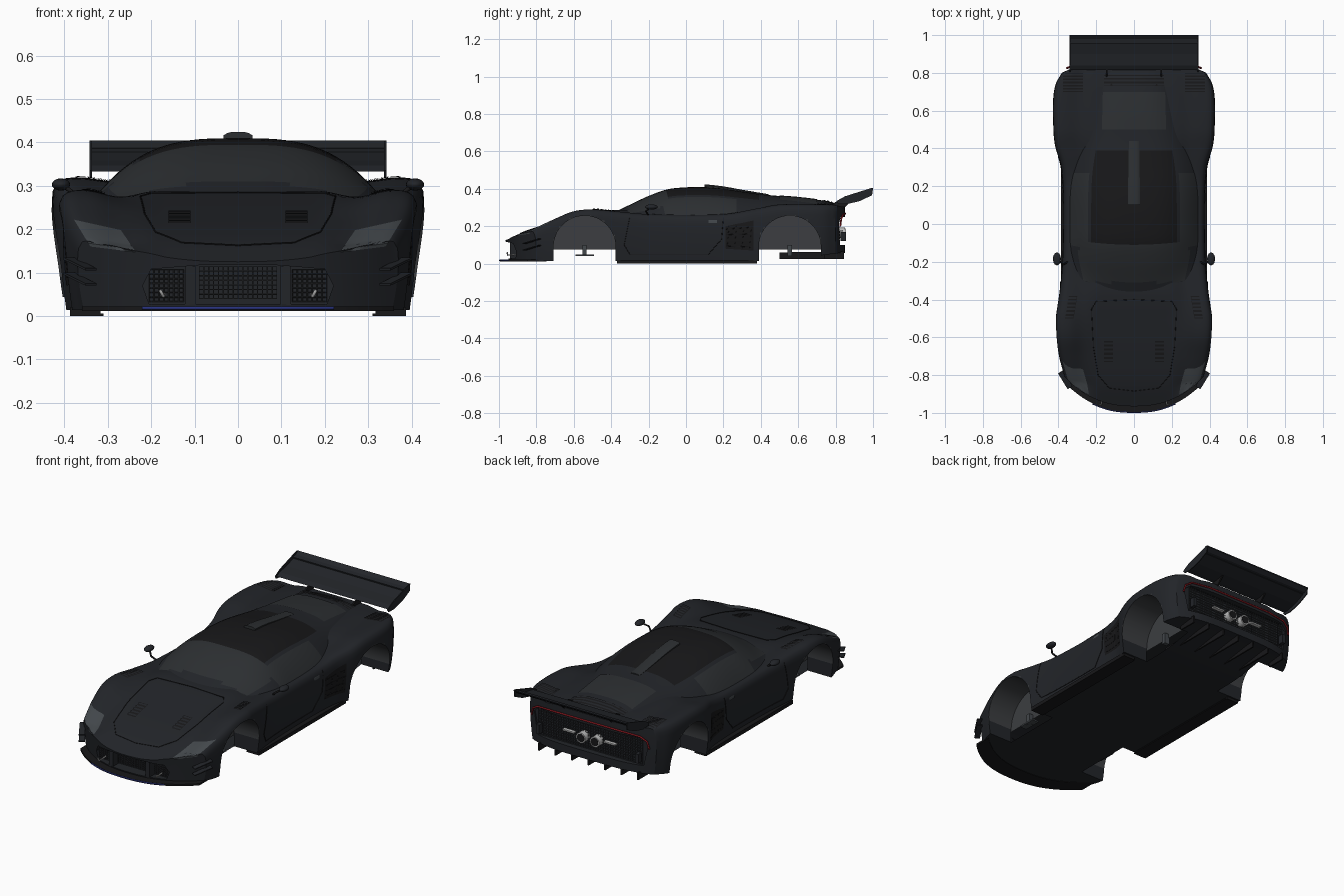
import bpy, bmesh, math
from mathutils import Vector
from mathutils.bvhtree import BVHTree

if "Cube" in bpy.data.objects:
    bpy.data.objects.remove(bpy.data.objects["Cube"])

def material(name, *rgb):
    m = bpy.data.materials.new(name)
    m.diffuse_color = (*rgb, 1)
    m.use_nodes = True
    m.node_tree.nodes["Principled BSDF"].inputs["Base Color"].default_value = m.diffuse_color
    return m

BODY = material("dark_paint", .016, .018, .022)
BLACK = material("black", .009, .009, .01)
GLASS = material("glass", .025, .028, .031)
LINER = material("liner", .045, .048, .052)
LAMP = material("lamp", .055, .063, .07)
SILVER = material("silver", .5, .5, .5)
RED = material("red", .25, .01, .015)
BLUE = material("blue", .02, .03, .2)

def finish(name, bm, *mats, smooth=False):
    bmesh.ops.recalc_face_normals(bm, faces=bm.faces)
    me = bpy.data.meshes.new(name)
    bm.to_mesh(me)
    bm.free()
    ob = bpy.data.objects.new(name, me)
    bpy.context.collection.objects.link(ob)
    for m in mats:
        me.materials.append(m)
    if smooth:
        soften(ob)
    return ob

def soften(ob):
    bpy.ops.object.select_all(action='DESELECT')
    ob.select_set(True)
    bpy.context.view_layer.objects.active = ob
    bpy.ops.object.shade_smooth_by_angle(angle=math.radians(32))

def curve(*k):
    """Smooth interpolation through (y, value) keys."""
    def slope(i):
        a, b = k[max(i - 1, 0)], k[min(i + 1, len(k) - 1)]
        return (b[1] - a[1]) / (b[0] - a[0])
    def f(t):
        t = min(max(t, k[0][0]), k[-1][0])
        i = next(i for i in range(len(k) - 1) if t <= k[i + 1][0])
        h = k[i + 1][0] - k[i][0]
        s = (t - k[i][0]) / h
        return ((2*s**3 - 3*s*s + 1) * k[i][1] + (s**3 - 2*s*s + s) * h * slope(i)
                + (3*s*s - 2*s**3) * k[i + 1][1] + (s**3 - s*s) * h * slope(i + 1))
    return f

def shell(name, n, f, *mats, smooth=True):
    """Closed subdivided box whose (u, v, w) grid is shaped by f."""
    bm, cache = bmesh.new(), {}
    def vert(key):
        if key not in cache:
            i, j, k = key
            cache[key] = bm.verts.new(f(2 * i / n[0] - 1, j / n[1], k / n[2]))
        return cache[key]
    for a in range(3):
        b, c = (a + 1) % 3, (a + 2) % 3
        for s in (0, n[a]):
            for p in range(n[b]):
                for q in range(n[c]):
                    quad = []
                    for dp, dq in ((0, 0), (1, 0), (1, 1), (0, 1)):
                        key = [0, 0, 0]
                        key[a], key[b], key[c] = s, p + dp, q + dq
                        quad.append(vert(tuple(key)))
                    bm.faces.new(quad)
    return finish(name, bm, *mats, smooth=smooth)

def prism(name, pts, axis, lo, hi, mat):
    """Extrude a 2D profile along x or y."""
    bm = bmesh.new()
    rings = [[bm.verts.new((d, p, q) if axis == 'x' else (p, d, q)) for p, q in pts] for d in (lo, hi)]
    for r in rings:
        bm.faces.new(r)
    for i in range(len(pts)):
        j = (i + 1) % len(pts)
        bm.faces.new((rings[0][i], rings[0][j], rings[1][j], rings[1][i]))
    return finish(name, bm, mat)

def box(name, loc, size, mat, rot=(0, 0, 0)):
    bm = bmesh.new()
    bmesh.ops.create_cube(bm, size=1)
    bmesh.ops.scale(bm, vec=size, verts=bm.verts)
    ob = finish(name, bm, mat)
    ob.location, ob.rotation_euler = loc, rot

def rod(name, pts, r, mat):
    cu = bpy.data.curves.new(name, 'CURVE')
    cu.dimensions, cu.bevel_depth, cu.bevel_resolution = '3D', r, 1
    cu.use_fill_caps = True
    sp = cu.splines.new('POLY')
    sp.points.add(len(pts) - 1)
    for p, co in zip(sp.points, pts):
        p.co = (*co, 1)
    bpy.context.collection.objects.link(bpy.data.objects.new(name, cu))
    cu.materials.append(mat)

def smoothstep(a, b, t):
    t = min(max((t - a) / (b - a), 0), 1)
    return t * t * (3 - 2 * t)

# Lower body: plan width, centre height, fender height and floor along the length
width = curve((-.965, .372), (-.85, .398), (-.7, .414), (-.5, .416), (-.36, .397), (-.2, .382), (.1, .377),
              (.3, .388), (.42, .422), (.56, .432), (.7, .429), (.79, .415), (.85, .385))
centre = curve((-.965, .125), (-.85, .176), (-.7, .22), (-.5, .265), (-.35, .288), (-.1, .272), (.25, .285),
               (.45, .315), (.7, .315), (.85, .305))
fender = curve((-.85, .165), (-.8, .192), (-.7, .24), (-.6, .28), (-.5, .29), (-.38, .28), (-.2, .265), (.2, .265),
               (.38, .295), (.5, .316), (.75, .316), (.85, .305))

def nose_bend(x):
    return .16 * (abs(x) / .372) ** 2.4

def body_shape(u, v, w):
    u = .55 * math.sin(u * math.pi / 2) + .45 * u
    a = abs(u)
    y0 = -.965 + 1.815 * v
    x = width(y0) * u * (1 - .045 * (1 - w) ** 2 - .012 * w ** 4)
    y = y0 + nose_bend(x) * min(max((-.45 - y0) / .515, 0), 1)
    y -= .05 * a ** 4 * smoothstep(.6, .85, y0)
    y += .018 * (1 - w) * smoothstep(-.85, -.965, y0) if y0 < -.85 else 0
    top = centre(y) + (fender(y) - centre(y)) * smoothstep(.45, .85, a)
    top -= .008 * smoothstep(.5, .68, a) * (1 - smoothstep(.68, .86, a))
    if a > .9:
        top -= .032 * (1 - math.sqrt(max(0, 1 - ((a - .9) / .1) ** 2)))
    floor = .014 + .045 * smoothstep(.48, .88, y)
    return x, y, floor + (top - floor) * w

body = shell("body", (44, 96, 10), body_shape, BODY, LINER, smooth=False)

# Cut wheel arches, front mouth and tail recess
WHEELS = (-.542, .555)
cutters = []
for yc in WHEELS:
    arc = [(yc + .166 * math.cos(t * math.pi / 32), .09 + .166 * math.sin(t * math.pi / 32)) for t in range(33)]
    arc += [(yc - .166, -.1), (yc + .166, -.1)]
    for s in (1, -1):
        cutters.append(prism("arch_cutter", arc, 'x', s * .24, s * .6, BODY))
cutters.append(prism("mouth_cutter", [(-.205, .028), (.205, .028), (.22, .07), (.2, .108), (.09, .117), (-.09, .117),
                                      (-.2, .108), (-.22, .07)], 'y', -1.2, -.89, BODY))
cutters.append(prism("tail_cutter", [(-.32, .1), (.32, .1), (.345, .22), (.31, .25), (-.31, .25), (-.345, .22)],
                     'y', .81, 1.2, BODY))
bpy.context.view_layer.objects.active = body
for c in cutters:
    mod = body.modifiers.new("cut", 'BOOLEAN')
    mod.operation, mod.object, mod.solver = 'DIFFERENCE', c, 'EXACT'
    bpy.ops.object.modifier_apply(modifier=mod.name)
    bpy.data.objects.remove(c)

# Open the lower part of the inner wheel walls, leaving a hollow body over a flat floor
bm = bmesh.new()
bm.from_mesh(body.data)
def inner_walls():
    return [f for f in bm.faces if abs(f.normal.x) > .99 and all(abs(abs(v.co.x) - .24) < .001 for v in f.verts)]
walls = inner_walls()
geom = list({e for f in walls for e in f.edges} | {v for f in walls for v in f.verts}) + walls
bmesh.ops.bisect_plane(bm, geom=geom, plane_co=(0, 0, .075), plane_no=(0, 0, 1))
bmesh.ops.delete(bm, geom=[f for f in inner_walls() if f.calc_center_median().z < .074], context='FACES')
bm.to_mesh(body.data)
bm.free()
for p in body.data.polygons:
    inside = any(math.hypot(p.center.y - yc, p.center.z - .09) < .168 for yc in WHEELS)
    p.material_index = 1 if inside and p.center.z > .065 and abs(p.center.x) > .238 else 0
soften(body)

# Cabin and engine deck
roof = curve((-.37, .282), (-.3, .315), (-.2, .362), (-.1, .397), (0, .408), (.1, .409), (.2, .401), (.3, .386),
             (.45, .366), (.6, .354), (.75, .334), (.83, .31))
cabin_w = curve((-.37, .3), (-.2, .335), (0, .34), (.25, .333), (.45, .29), (.6, .26), (.83, .22))

def cabin_shape(u, v, w):
    u = .55 * math.sin(u * math.pi / 2) + .45 * u
    y0 = -.37 + 1.2 * v
    y = y0 + .07 * u * u * smoothstep(.1, -.37, y0) if y0 < .1 else y0
    top = .26 + (roof(y0) - .26) * (1 - abs(u) ** 3.1)
    return cabin_w(y0) * u, y, .255 + (top - .255) * w

cabin = shell("cabin", (40, 60, 2), cabin_shape, BODY, GLASS, BLACK)
for p in cabin.data.polygons:
    a, y = abs(p.center.x) / cabin_w(p.center.y), p.center.y
    if p.normal.z > .05:
        if (a > .7 and -.12 < y < .28) or (a < .86 and -.31 < y < -.1):
            p.material_index = 1
        elif a < .66 and -.1 < y < .38:
            p.material_index = 2

# Draped details are projected onto the finished skin
trees = [BVHTree.FromPolygons([v.co for v in o.data.vertices], [p.vertices[:] for p in o.data.polygons])
         for o in (body, cabin)]
DIRS = {'top': Vector((0, 0, -1)), 'front': Vector((0, 1, 0)), 'side': Vector((-1, 0, 0))}

def drop(p, q, view, lift):
    d = DIRS[view]
    start = {'top': (p, q, 1), 'front': (p, -2, q), 'side': (1, p, q)}[view]
    hits = [t.ray_cast(Vector(start), d) for t in trees]
    hit = min((h for h in hits if h[0]), key=lambda h: h[3])
    return hit[0] - d * lift

def patch(name, c, view, mat, n=8, lift=.002, both=True):
    for s in (1, -1) if both else (1,):
        bm = bmesh.new()
        g = []
        for i in range(n + 1):
            for j in range(n + 1):
                a, b = i / n, j / n
                w = ((1-a)*(1-b), a*(1-b), a*b, (1-a)*b)
                co = drop(sum(k*p[0] for k, p in zip(w, c)), sum(k*p[1] for k, p in zip(w, c)), view, lift)
                g.append(bm.verts.new((co.x * s, co.y, co.z)))
        for i in range(n):
            for j in range(n):
                k = i * (n + 1) + j
                bm.faces.new((g[k], g[k + 1], g[k + n + 2], g[k + n + 1]))
        finish(name, bm, mat, smooth=True)

def louvres(name, x0, x1, y0, y1, n, both=True, skew=0):
    patch(name + "_recess", [(x0, y0), (x1, y0), (x1 + skew, y1), (x0 + skew, y1)], 'top', BLACK, both=both)
    h = (y1 - y0) / n
    for i in range(n):
        y, k = y0 + i * h, skew * i / n
        patch(name + "_slat", [(x0+k, y+.2*h), (x1+k, y+.2*h), (x1+k, y+.7*h), (x0+k, y+.7*h)], 'top', BODY, 4, .005, both)

def seam(name, pts, view):
    for s in (1, -1):
        out = []
        for (a, b), (c, d) in zip(pts, pts[1:]):
            out += [drop(a + (c-a)*t/8, b + (d-b)*t/8, view, .001) for t in range(8 if (c, d) != pts[-1] else 9)]
        rod(name, [(p.x * s, p.y, p.z) for p in out], .0018, BLACK)

patch("headlight", [(.235, .147), (.34, .16), (.378, .222), (.27, .198)], 'front', LAMP)
louvres("bonnet_vent", .11, .16, -.73, -.62, 5)
louvres("front_fender_vent", .32, .365, -.5, -.38, 6, skew=-.02)
louvres("rear_fender_vent", .27, .375, .7, .8, 6)
louvres("deck_vent", -.16, .16, .73, .79, 3, both=False)
patch("engine_window", [(-.17, .5), (.17, .5), (.165, .7), (-.165, .7)], 'top', GLASS, 12, .003, False)
patch("side_intake", [(.21, .08), (.36, .07), (.36, .23), (.21, .2)], 'side', BLACK)
for i in range(4):
    seam("intake_bar", [(.22 + .04 * i, .085), (.23 + .04 * i, .2)], 'side')
    seam("intake_bar", [(.215, .095 + .03 * i), (.355, .09 + .035 * i)], 'side')
patch("door_handle", [(.12, .218), (.165, .218), (.165, .234), (.12, .234)], 'side', LAMP, 3, .004)
seam("bonnet_seam", [(0, -.4), (.2, -.41), (.225, -.45), (.215, -.65), (.19, -.8), (.13, -.87), (0, -.885)], 'top')
seam("door_seam", [(-.3, .25), (-.33, .1), (-.3, .05), (.12, .05), (.19, .13), (.2, .245)], 'side')

# Roof scoop
shell("roof_scoop", (8, 16, 2), lambda u, v, w: (u * (.033 - .006 * v), .1 + .34 * v,
      roof(.1 + .34 * v) - .01 + w * (.025 - .01 * v) * (1 - .3 * u ** 4)), GLASS)

# Front splitter, dive planes and tow hooks
shell("splitter", (24, 2, 1), lambda u, v, w: (.36 * u, -.995 + nose_bend(.36 * u) + .1 * v, .012 + .01 * w), BLACK)
rod("splitter_edge", [(i * .022, -.996 + nose_bend(i * .022), .018) for i in range(-10, 11)], .004, BLUE)
for s in (1, -1):
    for z in (.085, .12):
        box("dive_plane", (s * .364, -.825, z), (.03, .1, .005), BODY, (.25, 0, -s * .55))
    rod("tow_hook", [(s * .17, -.9, .05), (s * .172, -.955, .045), (s * .18, -.955, .06)], .004, SILVER)
    box("mouth_divider", (s * .11, -.915, .07), (.025, .05, .09), BODY)

# Mesh grilles
def grille(name, x, y, z, sx, sz, cell):
    bm = bmesh.new()
    bmesh.ops.create_grid(bm, x_segments=round(sx / cell), y_segments=round(sz / cell), size=.5)
    for v in bm.verts:
        v.co = (x + v.co.x * sx, y, z + v.co.y * sz)
    ob = finish(name, bm, LINER)
    ob.modifiers.new("mesh", 'WIREFRAME').thickness = .003

grille("centre_grille", 0, -.905, .077, .18, .075, .011)
for s in (1, -1):
    grille("side_grille", s * .165, -.9, .07, .08, .075, .011)
grille("tail_grille", 0, .822, .175, .63, .145, .015)

# Tail light, exhausts and diffuser strakes
rod("tail_light", [(-.355, .825, .2), (-.345, .83, .24), (-.31, .84, .262), (-.2, .852, .268), (.2, .852, .268),
                   (.31, .84, .262), (.345, .83, .24), (.355, .825, .2)], .005, RED)
for s in (1, -1):
    for name, r, depth, mat in (("exhaust", .028, .05, SILVER), ("exhaust_bore", .022, .053, BLACK)):
        bpy.ops.mesh.primitive_cylinder_add(vertices=24, radius=r, depth=depth, location=(s * .042, .825, .165),
                                            rotation=(math.pi / 2, 0, 0))
        bpy.context.object.name = name
        bpy.context.object.data.materials.append(mat)
    box("tail_bar", (s * .125, .83, .175), (.07, .02, .008), SILVER)
    box("bumper_tab", (s * .3, .84, .145), (.02, .03, .05), BODY)
for i in range(-3, 4):
    y0 = .74 if abs(i) == 3 else .5
    prism("diffuser_strake", [(y0, .025), (.845, .025), (.845, .065), (y0, .06)], 'x', i * .1 - .004, i * .1 + .004, BLACK)

# Rear wing
prism("wing_main", [(.815, .333), (.84, .347), (.9, .358), (.965, .379), (.967, .375), (.9, .347), (.84, .334)],
      'x', -.338, .338, BODY)
prism("wing_flap", [(.955, .386), (.98, .39), (1, .404), (1, .398), (.98, .382), (.957, .378)], 'x', -.338, .338, BODY)
for s in (1, -1):
    prism("wing_endplate", [(.805, .335), (.85, .36), (.99, .404), (1, .404), (.995, .366), (.93, .335), (.86, .318),
                            (.815, .32)], 'x', s * .337, s * .342, BODY)
    prism("wing_bracket", [(.75, .3), (.8, .33), (.88, .352), (.89, .345), (.84, .29)], 'x', s * .14, s * .148, BLACK)

    # Mirrors, side skirts and hubs
    bpy.ops.mesh.primitive_uv_sphere_add(segments=20, ring_count=12, location=(s * .408, -.185, .303))
    mirror = bpy.context.object
    mirror.name, mirror.scale = "mirror", (.021, .034, .014)
    mirror.data.materials.append(BODY)
    soften(mirror)
    rod("mirror_stalk", [(s * .35, -.2, .258), (s * .375, -.215, .28), (s * .402, -.19, .3)], .005, BLACK)
    box("side_skirt", (s * .352, .005, .01), (.07, .75, .02), BLACK)
    for yc in WHEELS:
        box("hub", (s * .25, yc, .07), (.03, .022, .06), LAMP)
    box("hub_foot", (s * .255, WHEELS[0], .045), (.04, .1, .008), LAMP)
    box("skirt_pad", (s * .347, 0, .003), (.075, .74, .006), BLACK)
